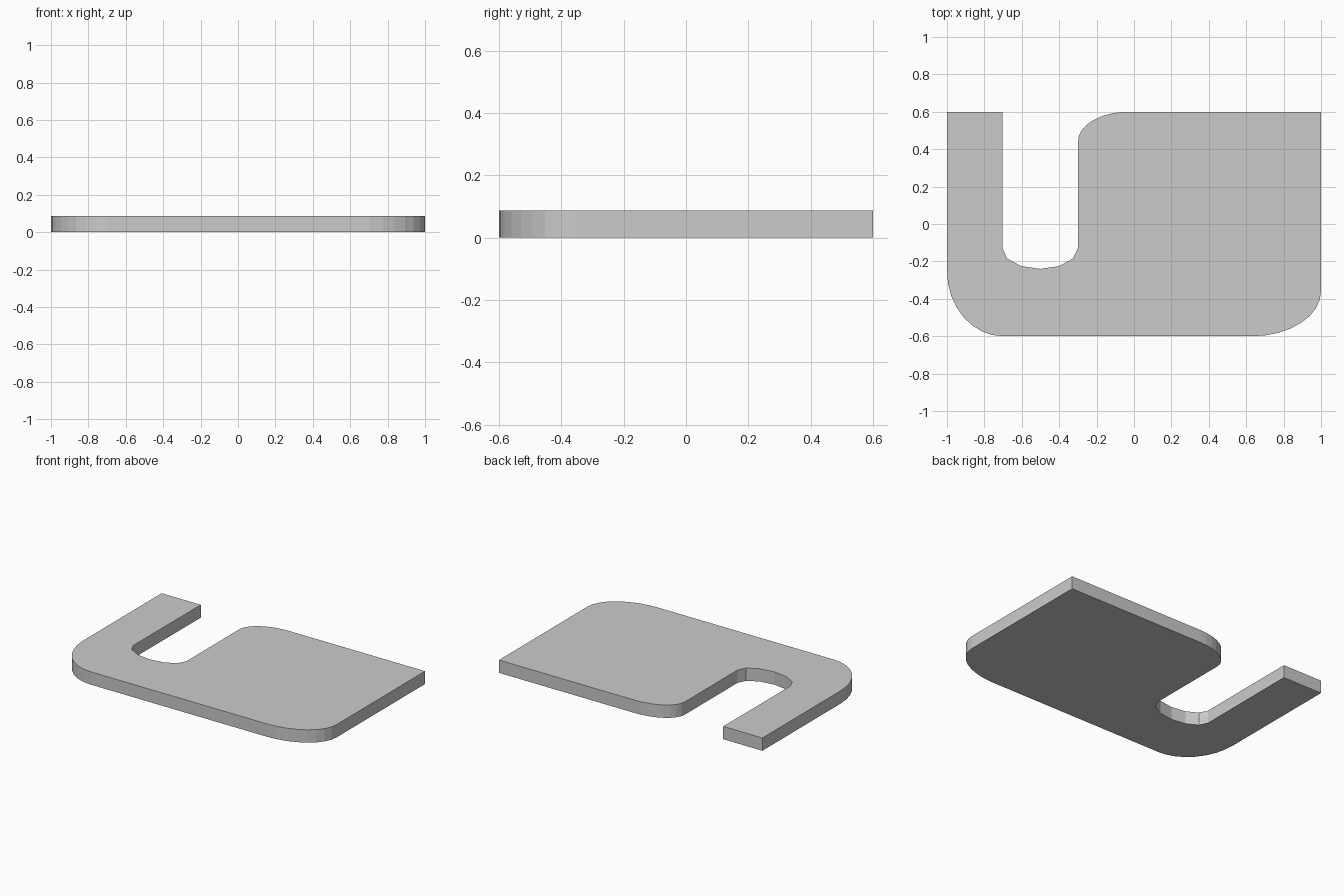
import bpy
import bmesh
from math import cos, sin, radians

if "Cube" in bpy.data.objects:
    bpy.data.objects.remove(bpy.data.objects["Cube"])

THICKNESS = 0.088


def arc(cx, cy, rx, ry, start, end, steps):
    """Points along an elliptical arc, angles in degrees."""
    angles = [radians(start + (end - start) * i / steps) for i in range(steps + 1)]
    return [(cx + rx * cos(a), cy + ry * sin(a)) for a in angles]


# Plate outline, counter-clockwise from the back left corner
outline = [(-1.0, 0.6)]
outline += arc(-0.70, -0.25, 0.30, 0.35, 180, 270, 8)    # front left corner
outline += arc(0.63, -0.36, 0.37, 0.24, 270, 360, 8)     # front right corner
outline += [(1.0, 0.6)]                                  # square back right corner
outline += arc(-0.03, 0.44, 0.27, 0.16, 90, 180, 8)      # slot entrance
outline += arc(-0.502, -0.13, 0.202, 0.11, 360, 180, 6)  # rounded slot end
outline += [(-0.702, 0.6)]

# Extrude the outline into a flat plate
bm = bmesh.new()
base = bm.faces.new([bm.verts.new((x, y, 0)) for x, y in outline])
top = bmesh.ops.extrude_face_region(bm, geom=[base], use_keep_orig=True)["geom"]
bmesh.ops.translate(bm, vec=(0, 0, THICKNESS),
                    verts=[v for v in top if isinstance(v, bmesh.types.BMVert)])
bmesh.ops.recalc_face_normals(bm, faces=bm.faces)

mesh = bpy.data.meshes.new("slotted_plate")
bm.to_mesh(mesh)
bm.free()
plate = bpy.data.objects.new("slotted_plate", mesh)
bpy.context.collection.objects.link(plate)
